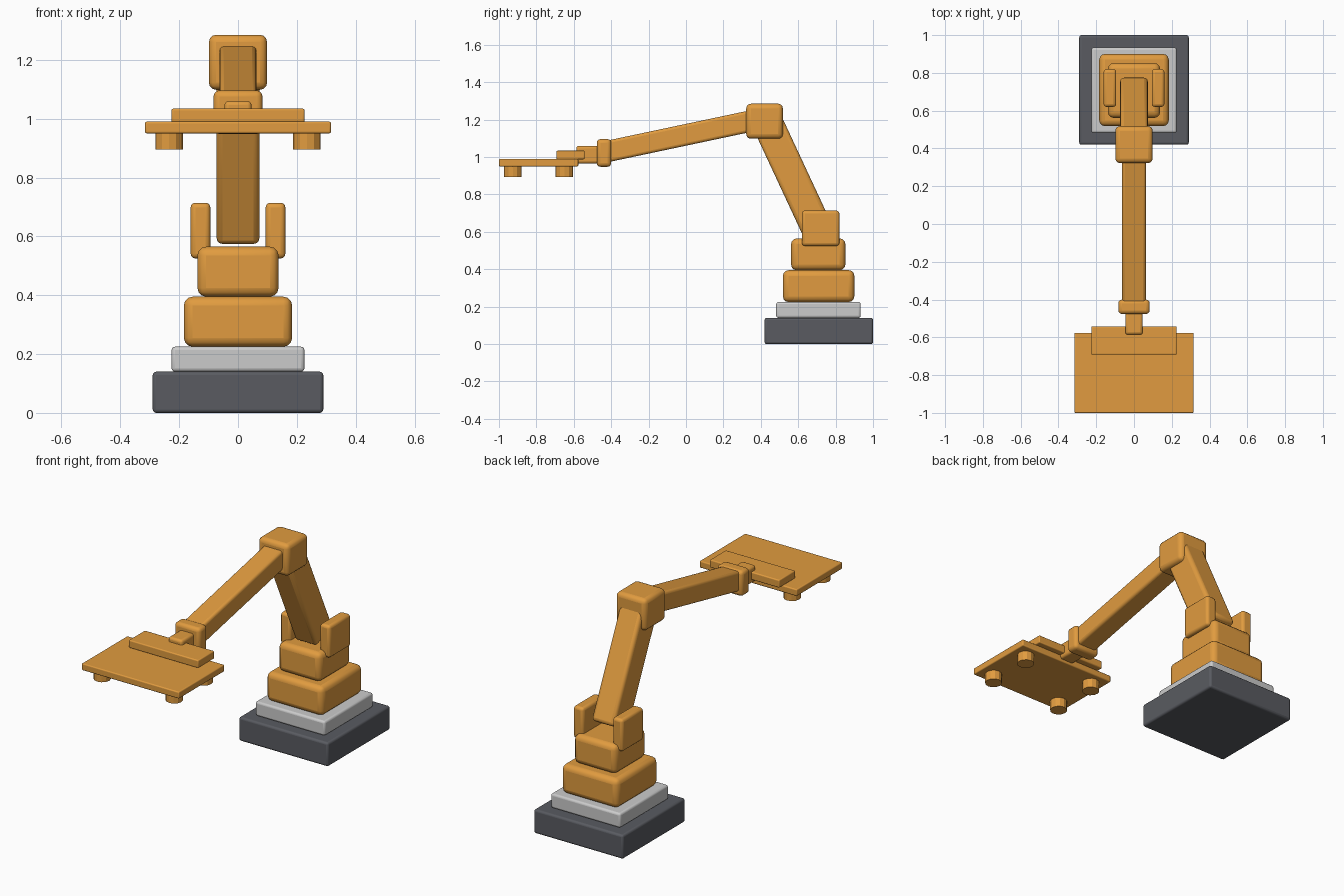
import bpy
import math
from mathutils import Vector

if "Cube" in bpy.data.objects:
    bpy.data.objects.remove(bpy.data.objects["Cube"])


def material(name, rgb):
    m = bpy.data.materials.new(name)
    m.diffuse_color = (*rgb, 1)
    m.use_nodes = True
    m.node_tree.nodes["Principled BSDF"].inputs["Base Color"].default_value = m.diffuse_color
    return m


ORANGE = material("orange_paint", (0.75, 0.33, 0.05))
DARK = material("dark_grey", (0.1, 0.105, 0.12))
LIGHT = material("light_grey", (0.6, 0.61, 0.63))


def finish(ob, name, mat):
    ob.name = name
    ob.data.materials.append(mat)
    return ob


def box(name, x, y, z, bevel, mat=ORANGE, tilt=0.0):
    """Rounded box from (min, max) ranges; tilt turns it about x."""
    lo, hi = Vector((x[0], y[0], z[0])), Vector((x[1], y[1], z[1]))
    bpy.ops.mesh.primitive_cube_add(size=1, location=(lo + hi) / 2)
    ob = finish(bpy.context.object, name, mat)
    ob.scale = hi - lo
    bpy.ops.object.transform_apply(location=False, rotation=False, scale=True)
    ob.rotation_euler.x = tilt
    mod = ob.modifiers.new("rounding", "BEVEL")
    mod.width = bevel
    mod.segments = 3
    bpy.ops.object.shade_smooth_by_angle(angle=math.radians(35))
    return ob


def link(name, start, end, width, depth, bevel):
    """Arm link: a box running between two (y, z) points."""
    a, b = Vector(start), Vector(end)
    d, c = b - a, (a + b) / 2
    n = d.length / 2
    return box(name, (-width / 2, width / 2), (c.x - depth / 2, c.x + depth / 2),
               (c.y - n, c.y + n), bevel, tilt=math.atan2(-d.x, d.y))


# Pedestal and turntable
box("base", (-0.29, 0.29), (0.42, 1.0), (0, 0.14), 0.012, DARK)
box("base_plate", (-0.226, 0.226), (0.482, 0.934), (0.14, 0.225), 0.012, LIGHT)
box("turntable", (-0.184, 0.184), (0.518, 0.9), (0.225, 0.395), 0.03)
box("shoulder_block", (-0.138, 0.138), (0.562, 0.852), (0.395, 0.565), 0.03)

# Shoulder cheeks on both sides of the upper arm
for side, s in (("left", -1), ("right", 1)):
    box(side + "_shoulder_cheek", sorted((s * 0.094, s * 0.161)),
        (0.62, 0.82), (0.525, 0.714), 0.016)

# Arm links and elbow
link("upper_arm", (0.706, 0.603), (0.428, 1.2), 0.146, 0.166, 0.02)
box("elbow", (-0.099, 0.099), (0.322, 0.518), (1.098, 1.285), 0.025)
link("forearm", (0.44, 1.212), (-0.43, 1.028), 0.125, 0.114, 0.015)

# Wrist
box("wrist", (-0.083, 0.083), (-0.477, -0.4), (0.948, 1.096), 0.02)
box("wrist_stub", (-0.046, 0.046), (-0.586, -0.45), (0.965, 1.06), 0.014)

# Gripper plate with its mounting bar
box("mounting_bar", (-0.226, 0.226), (-0.692, -0.542), (0.988, 1.034), 0.006)
box("gripper_plate", (-0.316, 0.316), (-1.0, -0.576), (0.95, 0.99), 0.006)

# Suction cups under the plate
for ix, x in (("left", -0.234), ("right", 0.234)):
    for iy, y in (("front", -0.926), ("rear", -0.65)):
        bpy.ops.mesh.primitive_cylinder_add(vertices=12, radius=0.047, depth=0.065,
                                            location=(x, y, 0.927))
        finish(bpy.context.object, f"suction_cup_{iy}_{ix}", ORANGE)
